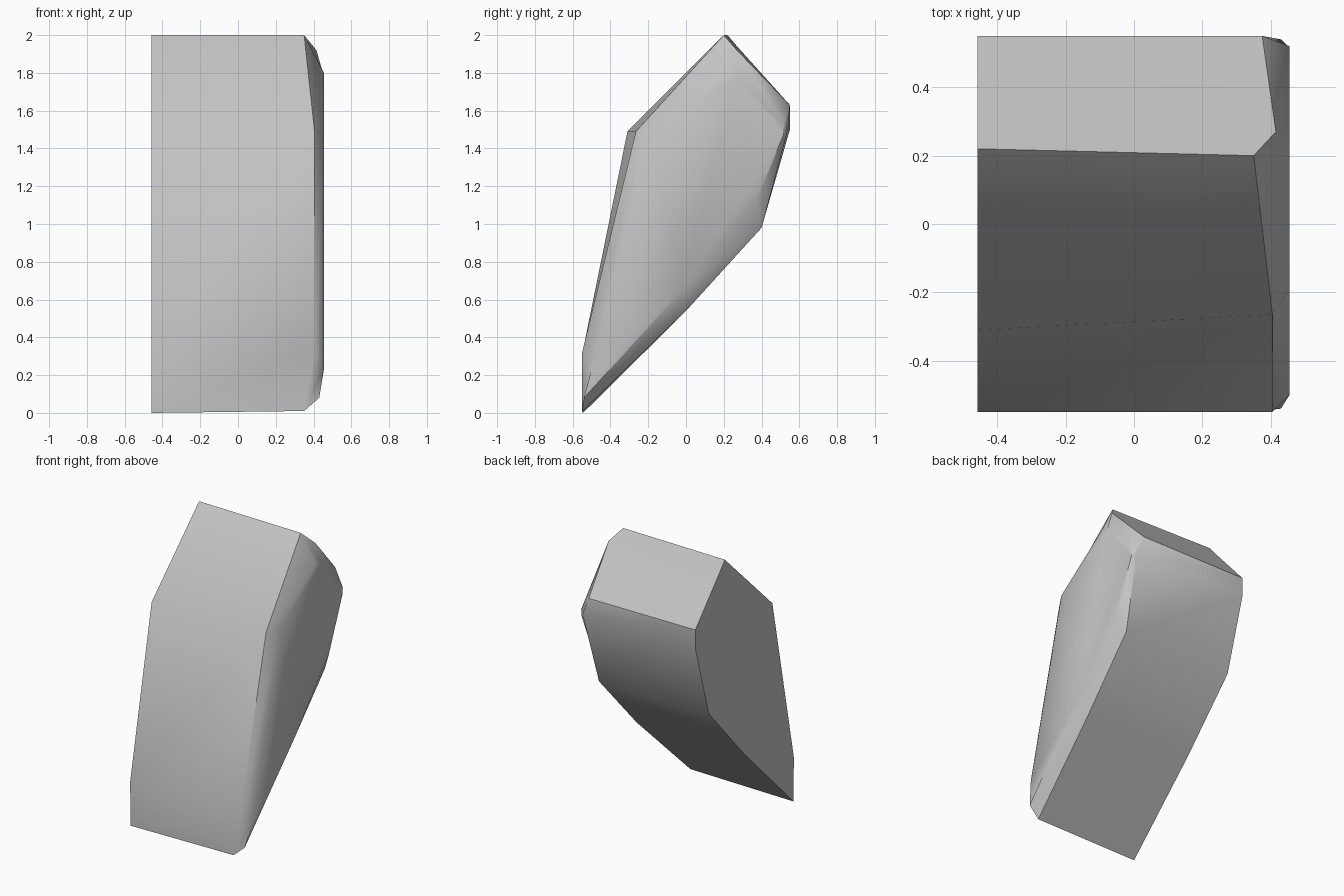
import bpy, bmesh

cube = bpy.data.objects.get("Cube")
if cube:
    bpy.data.objects.remove(cube)

grey = bpy.data.materials.new("light grey")
grey.use_nodes = True
grey.diffuse_color = (0.55, 0.55, 0.55, 1)
grey.node_tree.nodes["Principled BSDF"].inputs["Base Color"].default_value = (0.55, 0.55, 0.55, 1)

# Each row: flat side (y, z), bevel start (x, y, z), bevel end (x, y, z)
rows = [
    ((-.545, 0), (.35, -.55, .01), (.43, -.54, .08)),       # bottom tip
    ((-.55, .31), (.405, -.55, .32), (.455, -.50, .23)),    # lower front
    ((-.31, 1.49), (.405, -.265, 1.49), (.455, -.19, 1.49)),  # upper front
    ((.22, 2), (.35, .2, 2), (.455, .22, 1.8)),             # top ridge
    ((.28, 1.93), (.415, .27, 1.92), (.455, .27, 1.78)),    # top slope
    ((.55, 1.63), (.375, .55, 1.63), (.455, .52, 1.52)),    # rear ridge
    ((.55, 1.5), (.43, .54, 1.5), (.455, .515, 1.47)),      # upper back
    ((.40, .98), (.40, .40, .98), (.455, .37, 1.12)),       # middle back
    ((0, .54), (.385, 0, .54), (.45, -.02, .65)),           # lower back
]

bm = bmesh.new()
side = [bm.verts.new((-.458, y, z)) for (y, z), _, _ in rows]
edge = [bm.verts.new(r[1]) for r in rows]
cap = [bm.verts.new(r[2]) for r in rows]
for a, b in ((side, edge), (edge, cap)):
    for i in range(len(rows)):
        j = (i + 1) % len(rows)
        bm.faces.new((a[i], a[j], b[j], b[i]))
bm.faces.new(side[::-1])
bm.faces.new(cap)
bmesh.ops.recalc_face_normals(bm, faces=bm.faces)

mesh = bpy.data.meshes.new("wedge_block")
bm.to_mesh(mesh)
bm.free()
mesh.materials.append(grey)
block = bpy.data.objects.new("wedge_block", mesh)
bpy.context.collection.objects.link(block)

# Smooth the shallow folds, keep the ridges crisp
bpy.context.view_layer.objects.active = block
block.select_set(True)
bpy.ops.object.shade_smooth_by_angle(angle=0.7)
